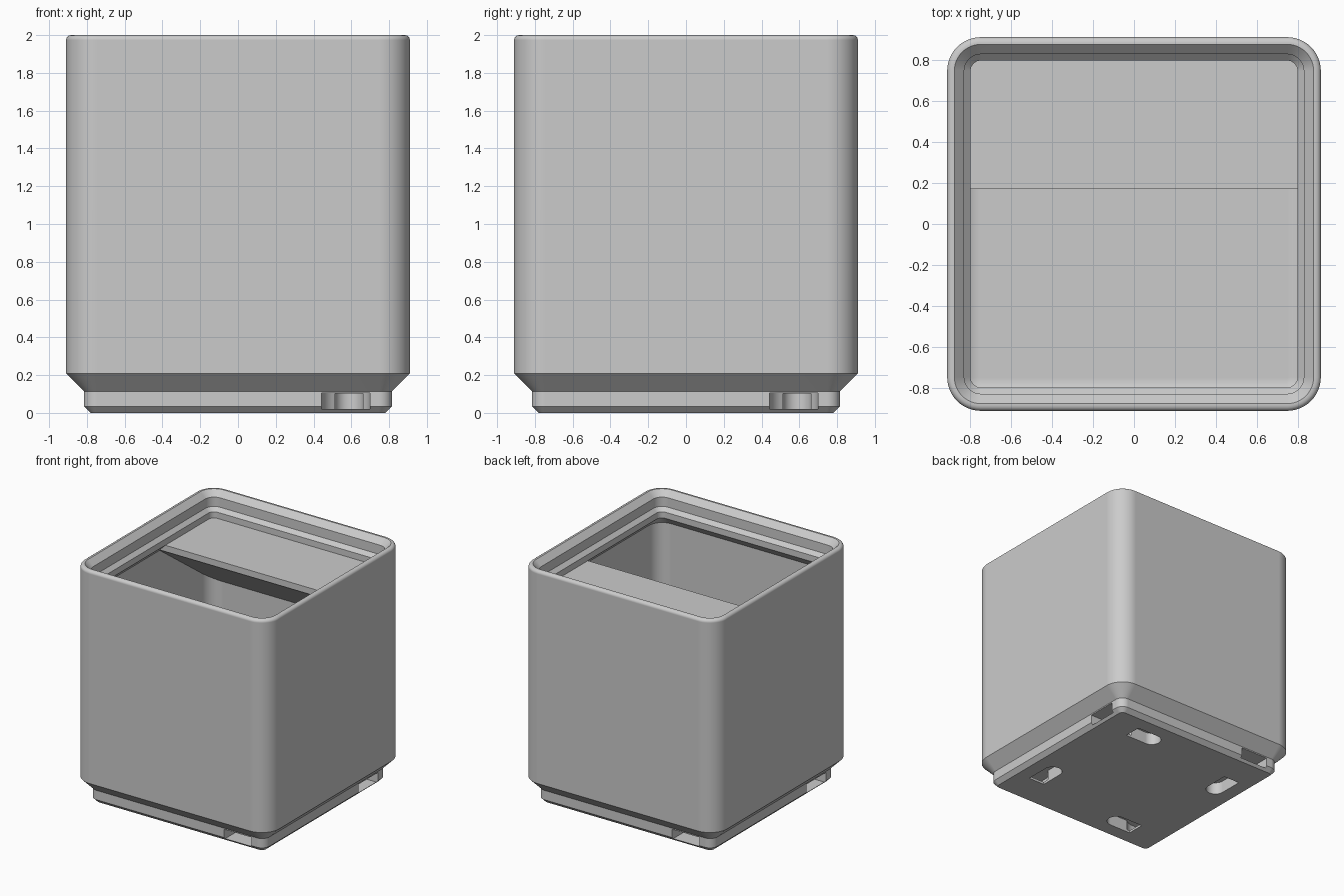
import bpy
import bmesh
from math import sin, cos, pi, radians, tan

if "Cube" in bpy.data.objects:
    bpy.data.objects.remove(bpy.data.objects["Cube"], do_unlink=True)

grey = bpy.data.materials.new("plain grey")
grey.use_nodes = True
grey.diffuse_color = (0.6, 0.6, 0.6, 1)
grey.node_tree.nodes["Principled BSDF"].inputs["Base Color"].default_value = (0.6, 0.6, 0.6, 1)

CORE = 0.746      # distance of the corner centres from the axes
WALL = 0.868      # inner wall face
LIP = 0.796       # narrowest point of the stacking lip
FLOOR = 0.307
ARC = 12


def make_object(name, bm):
    bmesh.ops.recalc_face_normals(bm, faces=bm.faces)
    mesh = bpy.data.meshes.new(name)
    bm.to_mesh(mesh)
    bm.free()
    mesh.materials.append(grey)
    ob = bpy.data.objects.new(name, mesh)
    bpy.context.collection.objects.link(ob)
    return ob


def activate(ob):
    bpy.ops.object.select_all(action='DESELECT')
    ob.select_set(True)
    bpy.context.view_layer.objects.active = ob


def smooth(ob):
    activate(ob)
    bpy.ops.object.shade_smooth_by_angle(angle=radians(30))
    mod = ob.modifiers.new("even shading", 'WEIGHTED_NORMAL')
    mod.keep_sharp = True


def rounded_ring(bm, half, z):
    """Square ring with round corners that share the same centres."""
    r = half - CORE
    ring = []
    for k, (sx, sy) in enumerate([(1, 1), (-1, 1), (-1, -1), (1, -1)]):
        for i in range(ARC + 1):
            a = (k + i / ARC) * pi / 2
            ring.append(bm.verts.new((sx * CORE + r * cos(a), sy * CORE + r * sin(a), z)))
    return ring


def prism(name, outline, z0, z1):
    bm = bmesh.new()
    face = bm.faces.new([bm.verts.new((x, y, z0)) for x, y in outline])
    top = bmesh.ops.extrude_face_region(bm, geom=[face])
    verts = [g for g in top["geom"] if isinstance(g, bmesh.types.BMVert)]
    bmesh.ops.translate(bm, verts=verts, vec=(0, 0, z1 - z0))
    return make_object(name, bm)


def slot_outline(u, v, r, end):
    """Slot with a round inner end and a straight outer end."""
    pts = [(u + r * cos(a), v + r * sin(a))
           for a in [pi / 2 + pi * i / 20 for i in range(21)]]
    return pts + [(end, v - r), (end, v + r)]


# Bin shell: foot, walls, stacking lip, cavity with a filleted floor
profile = [(0.781, 0), (0.816, 0.035), (0.816, 0.114), (0.91, 0.208)]
profile += [(0.884 + 0.026 * cos(a), 1.974 + 0.026 * sin(a))
            for a in [pi / 2 * i / 4 for i in range(5)]]
profile += [(0.875, 2), (0.827, 1.952), (0.827, 1.873),
            (LIP, 1.842), (LIP, 1.79), (WALL, 1.718)]
FILLET = WALL - 0.75
profile += [(0.75 + FILLET * cos(a), FLOOR + FILLET - FILLET * sin(a))
            for a in [pi / 2 * i / 8 for i in range(9)]]

bm = bmesh.new()
rings = [rounded_ring(bm, half, z) for half, z in profile]
for low, high in zip(rings, rings[1:]):
    for i in range(len(low)):
        j = (i + 1) % len(low)
        bm.faces.new((low[i], low[j], high[j], high[i]))
bm.faces.new(rings[0][::-1])
bm.faces.new(rings[-1])
shell = make_object("bin_shell", bm)

# Magnet slots open to the sides, with push-out slots through the bottom
cutters = []
for k in range(4):
    for name, outline, z0, z1 in (
            ("magnet_slot_cutter", slot_outline(0.57, 0.57, 0.128, 1.0), 0.02, 0.104),
            ("push_slot_cutter", slot_outline(0.31, 0.588, 0.075, 0.51), -0.05, 0.103)):
        cutter = prism(name, outline, z0, z1)
        cutter.rotation_euler.z = -k * pi / 2
        cutter.hide_render = True
        cutters.append(cutter)
        mod = shell.modifiers.new(name, 'BOOLEAN')
        mod.operation = 'DIFFERENCE'
        mod.solver = 'EXACT'
        mod.object = cutter
bpy.context.view_layer.update()
activate(shell)
for mod in list(shell.modifiers):
    bpy.ops.object.modifier_apply(modifier=mod.name)
for cutter in cutters:
    bpy.data.objects.remove(cutter, do_unlink=True)
smooth(shell)

# Label shelf along the back wall, with a sloped support below
TAB_FRONT, TAB_BACK, TAB_TOP, TAB_SIDE = 0.17, 0.88, 1.79, 0.88
lip_z = TAB_TOP - 0.053
drop = (TAB_BACK - TAB_FRONT) * tan(radians(36))
section = [(TAB_FRONT, TAB_TOP), (TAB_BACK, TAB_TOP),
           (TAB_BACK, lip_z - drop), (TAB_FRONT, lip_z)]
bm = bmesh.new()
ends = [[bm.verts.new((x, y, z)) for y, z in section] for x in (-TAB_SIDE, TAB_SIDE)]
bm.faces.new(ends[0])
bm.faces.new(ends[1][::-1])
for i in range(4):
    j = (i + 1) % 4
    bm.faces.new((ends[0][i], ends[1][i], ends[1][j], ends[0][j]))
back_edges = [bm.edges.get((e[1], e[2])) for e in ends]
bmesh.ops.bevel(bm, geom=back_edges, offset=0.125, segments=8, profile=0.5, affect='EDGES')
smooth(make_object("label_shelf", bm))
